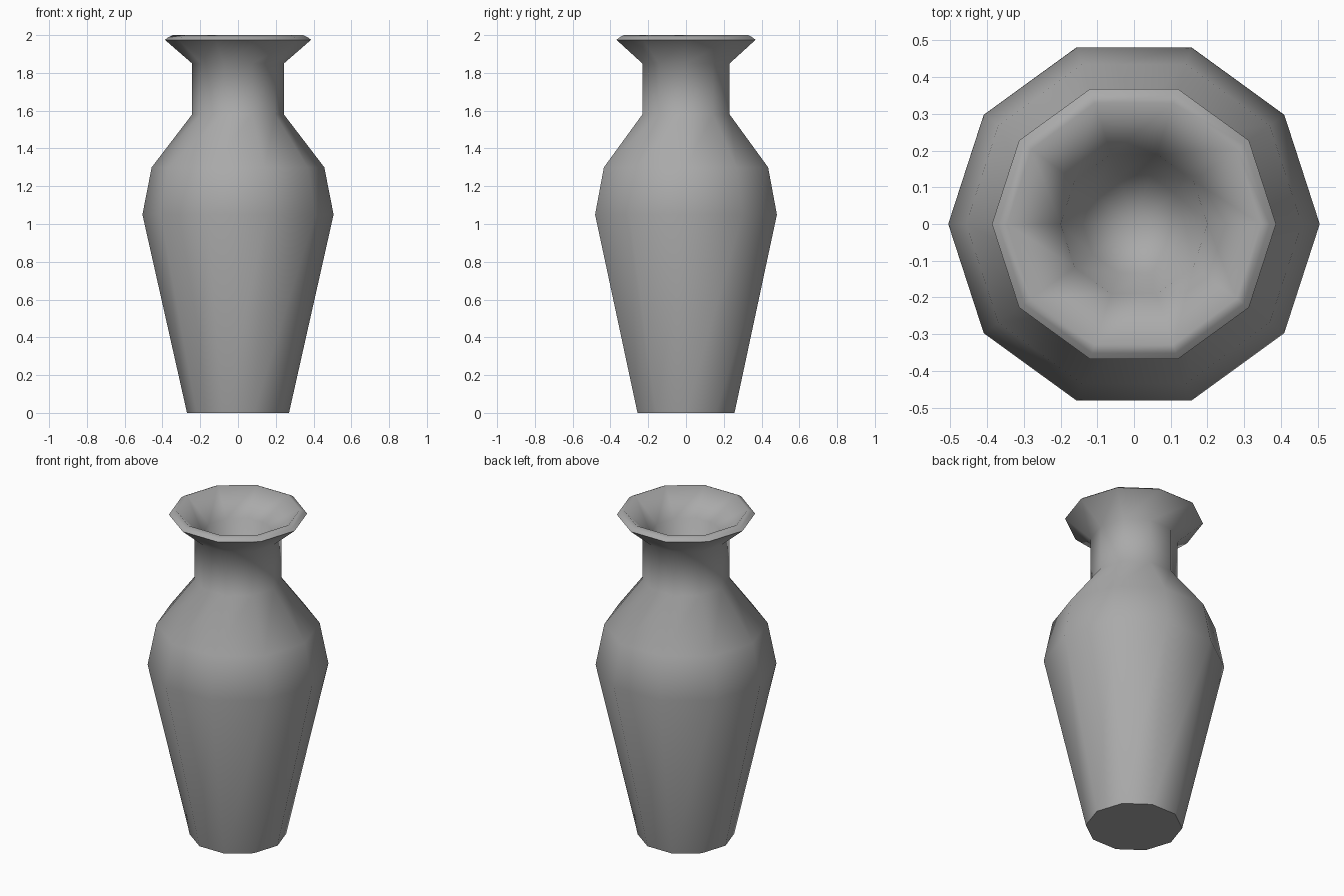
import bpy, bmesh, math

cube = bpy.data.objects.get("Cube")
if cube:
    bpy.data.objects.remove(cube, do_unlink=True)

SIDES = 10

clay = bpy.data.materials.new("grey_clay")
clay.use_nodes = True
colour = (0.4, 0.4, 0.4, 1)
clay.diffuse_color = colour
clay.node_tree.nodes["Principled BSDF"].inputs["Base Color"].default_value = colour


def lathe(name, profile):
    """Turn a (radius, height) profile; radius 0 closes the shape at a point."""
    bm = bmesh.new()
    rings = []
    for r, z in profile:
        if r == 0:
            rings.append([bm.verts.new((0, 0, z))] * SIDES)
        else:
            angles = [math.tau * i / SIDES for i in range(SIDES)]
            rings.append([bm.verts.new((r * math.cos(a), r * math.sin(a), z)) for a in angles])
    for low, high in zip(rings, rings[1:]):
        for i in range(SIDES):
            j = (i + 1) % SIDES
            corners = list(dict.fromkeys((low[i], low[j], high[j], high[i])))
            bm.faces.new(corners)
    # flat base
    bm.faces.new(list(reversed(rings[0])))
    bmesh.ops.recalc_face_normals(bm, faces=bm.faces)
    mesh = bpy.data.meshes.new(name)
    bm.to_mesh(mesh)
    bm.free()
    mesh.materials.append(clay)
    obj = bpy.data.objects.new(name, mesh)
    bpy.context.collection.objects.link(obj)
    return obj


# Foot, belly, shoulder, neck, flared lip, then the hollow mouth
outside = [(0.27, 0), (0.506, 1.05), (0.457, 1.30), (0.243, 1.58), (0.243, 1.85), (0.387, 1.975)]
lip = [(0.37, 1.988), (0.346, 2.0)]
mouth = [(0.20, 1.86), (0.14, 1.58), (0, 1.52)]
vase = lathe("vase", outside + lip + mouth)

# Smooth walls with a crisp base edge
bpy.ops.object.select_all(action="DESELECT")
vase.select_set(True)
bpy.context.view_layer.objects.active = vase
bpy.ops.object.shade_smooth_by_angle(angle=math.radians(75))
